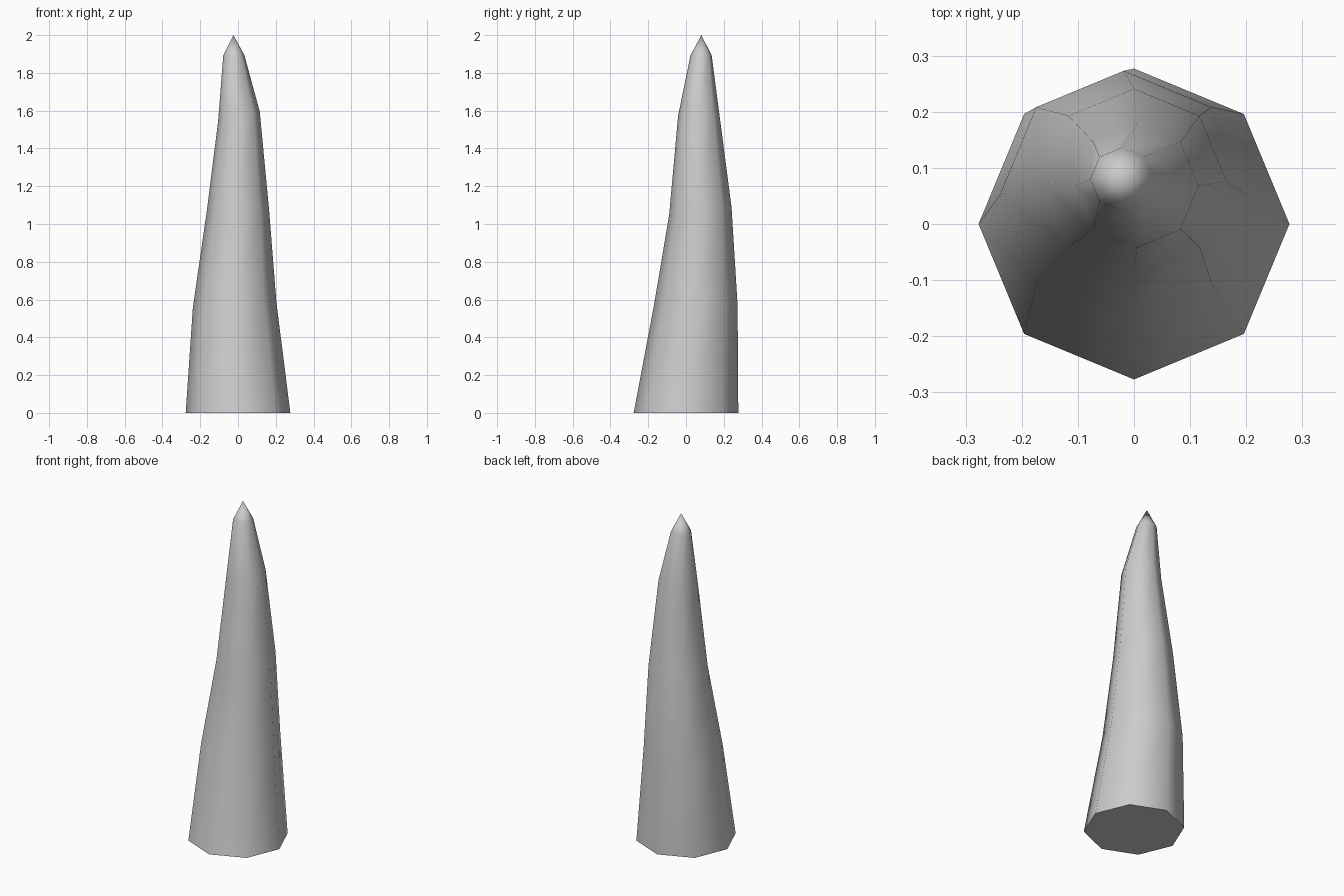
import bpy, bmesh
from math import cos, sin, pi, radians

if "Cube" in bpy.data.objects:
    bpy.data.objects.remove(bpy.data.objects["Cube"])

SIDES = 8
# cross-sections: centre x, y, z, radius, tilt along x, tilt along y
RINGS = [
    (0.0, 0.0, 0.0, 0.277, 0.0, 0.0),
    (-0.018, 0.052, 0.573, 0.221, 0.07, 0.0),
    (0.0, 0.076, 1.07, 0.165, 0.0, 0.12),
    (0.005, 0.068, 1.572, 0.11, 0.22, 0.0),
    (-0.022, 0.08, 1.893, 0.056, 0.0, 0.0),
]
TIP = (-0.024, 0.081, 2.0)

bm = bmesh.new()


def make_ring(cx, cy, cz, r, tx, ty):
    verts = []
    for i in range(SIDES):
        dx, dy = r * cos(2 * pi * i / SIDES), r * sin(2 * pi * i / SIDES)
        verts.append(bm.verts.new((cx + dx, cy + dy, cz + tx * dx + ty * dy)))
    return verts


# tapering, slightly bent body
rings = [make_ring(*r) for r in RINGS]
for a, b in zip(rings, rings[1:]):
    for i in range(SIDES):
        j = (i + 1) % SIDES
        bm.faces.new((a[i], a[j], b[j], b[i]))

# pointed tip and flat base
tip = bm.verts.new(TIP)
for i in range(SIDES):
    bm.faces.new((rings[-1][i], rings[-1][(i + 1) % SIDES], tip))
bm.faces.new(rings[0][::-1])

mesh = bpy.data.meshes.new("horn_spike")
bm.to_mesh(mesh)
bm.free()
horn = bpy.data.objects.new("horn_spike", mesh)
bpy.context.collection.objects.link(horn)

# smooth sides, sharp base edge
bpy.context.view_layer.objects.active = horn
horn.select_set(True)
bpy.ops.object.shade_smooth_by_angle(angle=radians(60))
